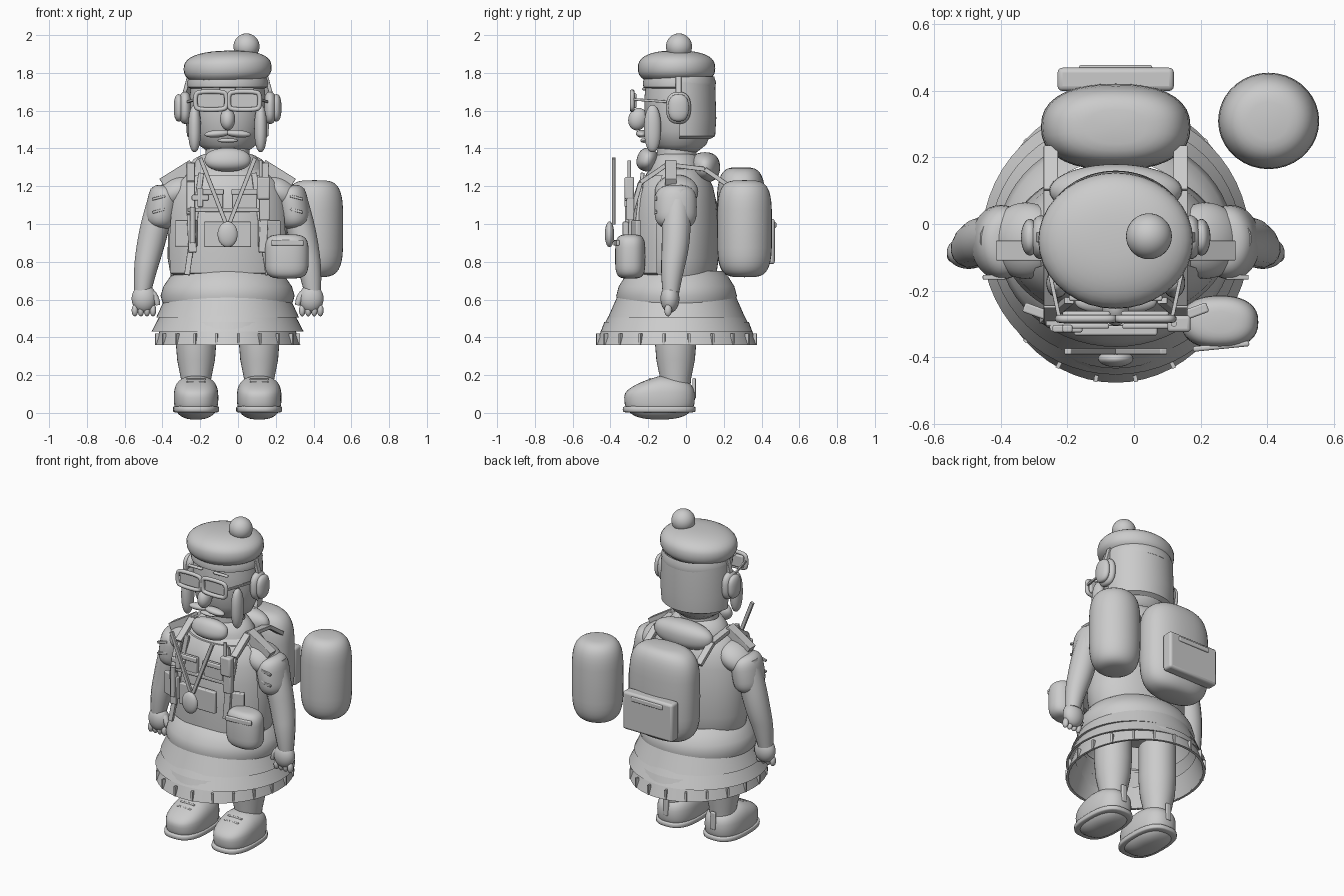
import bpy, bmesh, math
from mathutils import Vector, Matrix

if "Cube" in bpy.data.objects:
    bpy.data.objects.remove(bpy.data.objects["Cube"], do_unlink=True)

mat = bpy.data.materials.new("plain grey")
mat.use_nodes = True
GREY = (0.6, 0.6, 0.6, 1)
mat.diffuse_color = GREY
mat.node_tree.nodes["Principled BSDF"].inputs["Base Color"].default_value = GREY

CX, CY = -0.055, -0.05      # body axis
SIDES = (("right", -1), ("left", 1))


def finish(name, bm):
    mesh = bpy.data.meshes.new(name)
    bmesh.ops.recalc_face_normals(bm, faces=bm.faces)
    bm.to_mesh(mesh)
    bm.free()
    mesh.materials.append(mat)
    ob = bpy.data.objects.new(name, mesh)
    bpy.context.collection.objects.link(ob)
    return ob


def power(v, e):
    return math.copysign(abs(v) ** e, v)


def blob(name, c, r, ev=1.0, eh=1.0, tilt=(0, 0, 0), shape=None):
    """Ellipsoid; ev and eh below 1 square off its height and plan."""
    bm = bmesh.new()
    bmesh.ops.create_uvsphere(bm, u_segments=36, v_segments=20, radius=1)
    for v in bm.verts:
        h = math.hypot(v.co.x, v.co.y)
        a = math.atan2(v.co.y, v.co.x)
        k = power(h, ev)
        v.co = Vector((r[0] * k * power(math.cos(a), eh),
                       r[1] * k * power(math.sin(a), eh), r[2] * power(v.co.z, ev)))
        if shape:
            v.co = shape(v.co)
    ob = finish(name, bm)
    ob.location, ob.rotation_euler = c, tilt
    return ob


def box(name, c, size, bevel=0.006, tilt=(0, 0, 0)):
    bm = bmesh.new()
    bmesh.ops.create_cube(bm, size=1, matrix=Matrix.Diagonal((*size, 1)))
    ob = finish(name, bm)
    ob.location, ob.rotation_euler = c, tilt
    if bevel:
        m = ob.modifiers.new("soft edges", "BEVEL")
        m.width, m.segments = min(bevel, min(size) * 0.45), 3
    return ob


def bar(name, p, q, w, d):
    """Flat strap from p to q, thin face turned forward."""
    p, q = Vector(p), Vector(q)
    z = (q - p).normalized()
    x = Vector((1, 0, 0)) - z * z.x
    x.normalize()
    ob = box(name, (p + q) / 2, (w, d, (q - p).length), 0.003)
    ob.rotation_euler = Matrix((x, z.cross(x), z)).transposed().to_euler()
    return ob


def lathe(name, prof, c=(CX, CY), sy=1.0, start=0, end=360, n=56):
    """Revolve (radius, height) points; sy squashes front to back."""
    bm = bmesh.new()
    full = end - start == 360
    rings = []
    for i in range(n if full else n + 1):
        a = math.radians(start + (end - start) * i / n)
        rings.append([bm.verts.new((c[0] + r * math.cos(a), c[1] + r * sy * math.sin(a), z))
                      for r, z in prof])
    for i in range(n):
        a, b = rings[i], rings[(i + 1) % len(rings)]
        for j in range(len(prof) - 1):
            bm.faces.new((a[j], b[j], b[j + 1], a[j + 1]))
    return finish(name, bm)


def tube(name, pts, radii, closed=False):
    cu = bpy.data.curves.new(name, "CURVE")
    cu.dimensions, cu.bevel_depth, cu.bevel_resolution = "3D", 1, 6
    cu.use_fill_caps, cu.resolution_u = True, 8
    sp = cu.splines.new("NURBS")
    sp.points.add(len(pts) - 1)
    for s, p, r in zip(sp.points, pts, radii):
        s.co, s.radius = (*p, 1), r
    sp.order_u, sp.use_endpoint_u, sp.use_cyclic_u = 3, not closed, closed
    cu.materials.append(mat)
    ob = bpy.data.objects.new(name, cu)
    bpy.context.collection.objects.link(ob)


# Head, hair and hat
lathe("head", [(0.001, 1.37), (0.1, 1.38), (0.155, 1.42), (0.185, 1.49), (0.2, 1.58),
               (0.2, 1.68), (0.19, 1.76)], (CX, -0.035), 0.92)
lathe("hair", [(0.185, 1.45), (0.215, 1.465), (0.222, 1.56), (0.215, 1.75)], (CX, -0.035), 0.88, 0, 180)
lathe("hat_band", [(0.19, 1.715), (0.212, 1.725), (0.215, 1.75), (0.205, 1.78)], (CX, -0.035), 0.9)
blob("beret", (CX, -0.05, 1.825), (0.233, 0.205, 0.093), 0.8, tilt=(0, -0.03, 0))
blob("pompom", (0.045, -0.037, 1.94), (0.069,) * 3)

# Face
blob("nose", (CX, -0.255, 1.555), (0.04, 0.05, 0.06), tilt=(-0.3, 0, 0))
blob("beard", (CX, -0.205, 1.34), (0.122, 0.055, 0.062), 0.85, tilt=(-0.35, 0, 0))
blob("lower_lip", (CX, -0.222, 1.442), (0.055, 0.02, 0.012))
for side, s in SIDES:
    x = CX + s * 0.055
    blob(side + "_moustache", (x, -0.235, 1.478), (0.068, 0.03, 0.02), tilt=(0, s * 0.08, 0))
    blob(side + "_sideburn", (CX + s * 0.175, -0.177, 1.505), (0.034, 0.045, 0.125), 0.9)
    box(side + "_eyebrow", (CX + s * 0.09, -0.222, 1.715), (0.1, 0.02, 0.014))
    # Spectacles
    lx = CX + s * 0.088
    box(side + "_lens", (lx, -0.272, 1.653), (0.145, 0.02, 0.08), 0.009)
    loop = [(lx + u * 0.083, -0.285, 1.653 + v * 0.048) for u, v in
            ((-1, -.6), (-.8, -1), (.8, -1), (1, -.6), (1, .6), (.8, 1), (-.8, 1), (-1, .6))]
    tube(side + "_lens_frame", loop, [0.012] * 8, True)
    bar(side + "_temple", (CX + s * 0.17, -0.28, 1.66), (CX + s * 0.215, -0.07, 1.645), 0.012, 0.014)
    # Ear muffs
    blob(side + "_ear_pad", (CX + s * 0.225, -0.04, 1.615), (0.035, 0.066, 0.085), 0.8)
    blob(side + "_ear_cup", (CX + s * 0.258, -0.04, 1.615), (0.027, 0.055, 0.072), 0.8)
    bar(side + "_headset_arm", (CX + s * 0.235, -0.04, 1.67), (CX + s * 0.205, -0.04, 1.78), 0.02, 0.03)
box("spectacle_bridge", (CX, -0.285, 1.665), (0.03, 0.012, 0.014))

# Torso and collar
lathe("torso", [(0.001, 0.66), (0.27, 0.66), (0.3, 0.72), (0.318, 0.82), (0.315, 0.98),
                (0.3, 1.12), (0.275, 1.2), (0.225, 1.27), (0.15, 1.315), (0.001, 1.33)], sy=0.7)
lathe("collar", [(0.2, 1.25), (0.185, 1.31), (0.15, 1.36), (0.125, 1.37), (0.12, 1.3)], sy=0.75)
lathe("neck", [(0.12, 1.28), (0.115, 1.42)], sy=0.9)
lathe("vest_front", [(0.315, 0.73), (0.335, 0.74), (0.342, 0.9), (0.33, 1.05), (0.31, 1.15),
                     (0.28, 1.22), (0.24, 1.26), (0.22, 1.26)], sy=0.73, start=205, end=335)

# Waist bulge and tiered skirt, open underneath
lathe("waist_bulge", [(0.27, 0.75), (0.305, 0.72), (0.34, 0.67), (0.355, 0.62), (0.34, 0.57)], sy=0.9)
for i, (top, r0, bottom, r1) in enumerate(((0.73, 0.275, 0.505, 0.378), (0.56, 0.335, 0.43, 0.403),
                                           (0.48, 0.345, 0.36, 0.385))):
    sy = (0.96, 1.0, 1.11)[i]
    lathe(f"skirt_tier_{i + 1}", [(r0, top), (r1, bottom), (r1 - 0.014, bottom), (r0 - 0.014, top)], sy=sy)
for i in range(20):
    a = math.tau * (i + 0.5) / 20
    box(f"pleat_{i + 1}", (CX + 0.378 * math.cos(a), CY + 0.42 * math.sin(a), 0.39),
        (0.02, 0.012, 0.06), 0, (0, 0.0, a))


def shoe_slope(co):
    t = min(1, max(0, (-co.y - 0.0) / 0.19))
    if co.z > 0:
        co.z *= 1 - 0.45 * t
    return co


# Legs, shoes, arms and hands
for side, s in SIDES:
    x = CX + s * 0.167
    lathe(side + "_leg", [(0.075, 0.1), (0.08, 0.18), (0.1, 0.28), (0.108, 0.38), (0.108, 0.6)],
          (x, -0.055), 1.02, n=32)
    blob(side + "_shoe", (x, -0.14, 0.08), (0.118, 0.187, 0.115), 0.75, 0.8, shape=shoe_slope)
    blob(side + "_sole", (x, -0.142, 0.019), (0.122, 0.193, 0.019), 0.35, 0.75)
    box(side + "_heel_tab", (x, 0.043, 0.13), (0.035, 0.018, 0.11))
    for k in range(2):
        box(f"{side}_lace_{k + 1}", (x, -0.19 - 0.035 * k, 0.178 - 0.016 * k), (0.1, 0.012, 0.012))

    ax = lambda d: CX + s * d
    tube(side + "_arm", [(ax(0.34), -0.045, 1.17), (ax(0.375), -0.05, 1.03), (ax(0.41), -0.055, 0.88),
                         (ax(0.44), -0.075, 0.74), (ax(0.45), -0.08, 0.64)], [0.07, 0.078, 0.074, 0.06, 0.045])
    blob(side + "_sleeve", (ax(0.345), -0.055, 1.09), (0.085, 0.112, 0.115), 0.6, tilt=(0, -s * 0.16, 0))
    blob(side + "_shoulder", (ax(0.27), -0.05, 1.17), (0.12, 0.115, 0.08), tilt=(0, s * 0.5, 0))
    bar(side + "_epaulette", (ax(0.18), -0.08, 1.305), (ax(0.34), -0.08, 1.205), 0.08, 0.06)
    for k in range(2):
        box(f"{side}_sleeve_stripe_{k + 1}", (ax(0.365), -0.16, 1.07 + 0.07 * k), (0.07, 0.014, 0.014),
            0.003, (0, s * 0.25, 0))
    blob(side + "_hand", (ax(0.442), -0.085, 0.605), (0.066, 0.05, 0.075))
    tube(side + "_thumb", [(ax(0.4), -0.09, 0.63), (ax(0.375), -0.1, 0.6), (ax(0.37), -0.1, 0.57)],
         [0.022, 0.02, 0.012])
    for k in range(4):
        blob(f"{side}_finger_{k + 1}", (ax(0.395 + 0.032 * k), -0.095, 0.543), (0.017, 0.02, 0.032))

    # Pack straps run over each shoulder and down the chest
    path = [(ax(0.195), 0.23, 1.2), (ax(0.195), 0.1, 1.29), (ax(0.195), -0.1, 1.315),
            (ax(0.195), -0.24, 1.22), (ax(0.195), -0.29, 1.05), (ax(0.185), -0.3, 0.85)]
    for k in range(5):
        bar(f"{side}_pack_strap_{k + 1}", path[k], path[k + 1], 0.043, 0.024)
    bar(side + "_chest_strap", (ax(0.14), -0.23, 1.27), (ax(0.215), -0.29, 0.73), 0.03, 0.02)
    # Medal ribbon and vest pockets
    bar(side + "_lanyard", (ax(0.145), -0.383, 1.35), (ax(0.008), -0.383, 1.0), 0.022, 0.018)
    box(side + "_vest_pocket", (ax(0.22), -0.27, 0.95), (0.12, 0.03, 0.14), tilt=(0, 0, s * 0.35))
    box(side + "_chest_pocket", (ax(0.09), -0.29, 1.13), (0.13, 0.03, 0.1))
    box(side + "_pocket_flap", (ax(0.09), -0.307, 1.17), (0.14, 0.016, 0.03))

# Chest gear
box("chest_bar", (CX, -0.295, 1.075), (0.42, 0.025, 0.022))
box("map_case", (CX, -0.32, 0.945), (0.25, 0.03, 0.135))
blob("medal", (CX, -0.405, 0.945), (0.053, 0.025, 0.068))
box("cross_upright", (-0.2, -0.315, 1.14), (0.03, 0.022, 0.1))
box("cross_arm", (-0.2, -0.315, 1.14), (0.09, 0.022, 0.03))
box("radio", (0.135, -0.3, 1.19), (0.07, 0.05, 0.12), 0.01)
tube("radio_antenna", [(0.12, -0.3, 1.24), (0.12, -0.3, 1.29), (0.12, -0.3, 1.335)], [0.009] * 3)
box("radio_holder", (0.14, -0.295, 1.08), (0.055, 0.04, 0.12))
tube("pen", [(-0.24, -0.31, 0.9), (-0.24, -0.31, 1.0), (-0.24, -0.31, 1.09)], [0.014] * 3)

# Hip pouch
blob("hip_pouch", (0.258, -0.295, 0.828), (0.116, 0.08, 0.117), 0.5, 0.85)
box("hip_pouch_flap", (0.262, -0.368, 0.9), (0.17, 0.016, 0.03), tilt=(0, 0, 0.1))

# Backpack, bedroll and the roll standing beside it
blob("backpack", (CX, 0.292, 1.01), (0.225, 0.13, 0.29), 0.5, 0.85)
box("back_pocket", (CX, 0.435, 0.907), (0.35, 0.07, 0.24), 0.015)
box("back_pocket_flap", (CX, 0.468, 0.995), (0.22, 0.02, 0.03))
blob("bedroll", (CX, 0.1, 1.3), (0.2, 0.08, 0.08), 0.85)
blob("side_roll", (0.405, 0.31, 0.975), (0.152, 0.145, 0.257), 0.5)

# Smooth the rounded surfaces while keeping hard edges
bpy.ops.object.select_all(action="DESELECT")
for ob in bpy.context.collection.objects:
    if ob.type == "MESH" and mat.name in ob.data.materials:
        ob.select_set(True)
        bpy.context.view_layer.objects.active = ob
bpy.ops.object.shade_smooth_by_angle(angle=math.radians(40))
